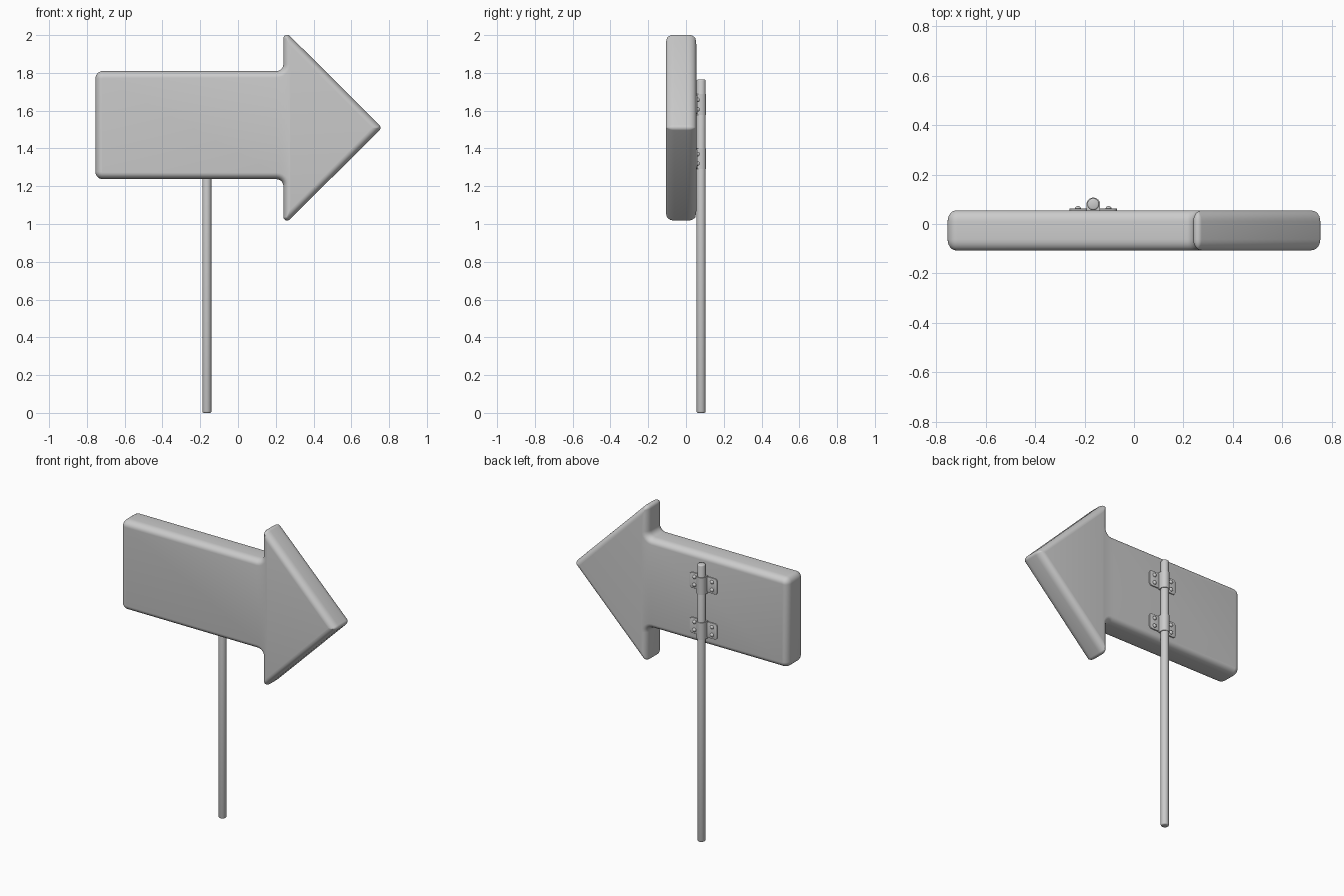
import bpy, bmesh, math
from mathutils import Vector

if "Cube" in bpy.data.objects:
    bpy.data.objects.remove(bpy.data.objects["Cube"])

POLE_X, POLE_Y = -0.165, 0.08


def finish(bm, name, angle=35):
    bmesh.ops.remove_doubles(bm, verts=bm.verts[:], dist=1e-5)
    bmesh.ops.recalc_face_normals(bm, faces=bm.faces[:])
    mesh = bpy.data.meshes.new(name)
    bm.to_mesh(mesh)
    bm.free()
    ob = bpy.data.objects.new(name, mesh)
    bpy.context.collection.objects.link(ob)
    bpy.ops.object.select_all(action='DESELECT')
    ob.select_set(True)
    bpy.context.view_layer.objects.active = ob
    bpy.ops.object.shade_smooth_by_angle(angle=math.radians(angle))
    return ob


def rounded_outline(corners, inset, steps=6):
    """Inset a counter-clockwise polygon of (x, z, radius) and fillet its corners."""
    pts = []
    n = len(corners)
    for i in range(n):
        p = Vector(corners[i][:2])
        a = (p - Vector(corners[i - 1][:2])).normalized()
        b = (Vector(corners[(i + 1) % n][:2]) - p).normalized()
        na, nb = Vector((-a.y, a.x)), Vector((-b.y, b.x))
        bis = (na + nb) / (1 + na.dot(nb))
        convex = a.x * b.y - a.y * b.x > 0
        r = max(corners[i][2] - inset, 0.002) if convex else corners[i][2] + inset
        side = 1 if convex else -1
        centre = p + bis * (inset + side * r)
        turn = na.angle_signed(nb)
        start = math.atan2(na.y, na.x)
        for k in range(steps + 1):
            t = start - turn * k / steps
            pts.append(centre - side * r * Vector((math.cos(t), math.sin(t))))
    return pts


def loft(layers, name, angle=35):
    """Skin equal-length rings of 3D points and cap both ends."""
    bm = bmesh.new()
    rings = [[bm.verts.new(p) for p in ring] for ring in layers]
    n = len(rings[0])
    for lo, hi in zip(rings, rings[1:]):
        for i in range(n):
            j = (i + 1) % n
            bm.faces.new((lo[i], lo[j], hi[j], hi[i]))
    bm.faces.new(rings[0])
    bm.faces.new(rings[-1])
    return finish(bm, name, angle)


def padded_panel(corners, y0, y1, inset, depth, name, segs=6):
    """Outline in x/z, thick in y, with elliptically rounded rims."""
    prof = []
    for k in range(segs + 1):
        t = math.pi / 2 * k / segs
        prof.append((inset * (1 - math.sin(t)), y0 + depth * (1 - math.cos(t))))
    prof += [(d, y0 + y1 - y) for d, y in reversed(prof)]
    return loft([[(p.x, y, p.y) for p in rounded_outline(corners, d)]
                 for d, y in prof], name)


# Arrow-shaped board
arrow = [(-0.755, 1.237, 0.04), (0.24, 1.237, 0.035), (0.24, 0.99, 0.02),
         (0.763, 1.51, 0.02), (0.24, 2.03, 0.02), (0.24, 1.81, 0.035),
         (-0.755, 1.81, 0.04)]
padded_panel(arrow, -0.107, 0.055, 0.035, 0.045, "arrow_board")


# Pole with softened ends
def circle(r, z, n=32):
    return [(POLE_X + r * math.cos(2 * math.pi * i / n),
             POLE_Y + r * math.sin(2 * math.pi * i / n), z) for i in range(n)]


loft([circle(0.017, 0), circle(0.022, 0.002), circle(0.024, 0.007),
      circle(0.024, 1.758), circle(0.022, 1.763), circle(0.017, 1.765)], "pole", 50)


# Brackets: U-shaped strap, two flanges and four domed bolts each
def bracket(z, label):
    u = [(POLE_X + 0.028, 0.054)]
    u += [(POLE_X + 0.028 * math.cos(math.pi * i / 16),
           POLE_Y - 0.001 + 0.028 * math.sin(math.pi * i / 16)) for i in range(17)]
    u += [(POLE_X - 0.028, 0.054)]
    loft([[(x, y, z + s * 0.055) for x, y in u] for s in (-1, 1)], label + "_strap")

    for side, sname in ((-1, "left"), (1, "right")):
        xs = sorted((POLE_X + side * 0.02, POLE_X + side * 0.097))
        plate = [(xs[0], z - 0.05, 0.018), (xs[1], z - 0.05, 0.018),
                 (xs[1], z + 0.05, 0.018), (xs[0], z + 0.05, 0.018)]
        padded_panel(plate, 0.053, 0.062, 0.002, 0.002,
                     f"{label}_{sname}_flange", 2)
        for dz in (-0.025, 0.025):
            bm = bmesh.new()
            bmesh.ops.create_uvsphere(bm, u_segments=16, v_segments=10, radius=0.012)
            for v in bm.verts:
                v.co = Vector((POLE_X + side * 0.062 + v.co.x,
                               0.062 + v.co.y * 0.9, z + dz + v.co.z))
            finish(bm, f"{label}_{sname}_bolt")


bracket(1.632, "upper_bracket")
bracket(1.345, "lower_bracket")
